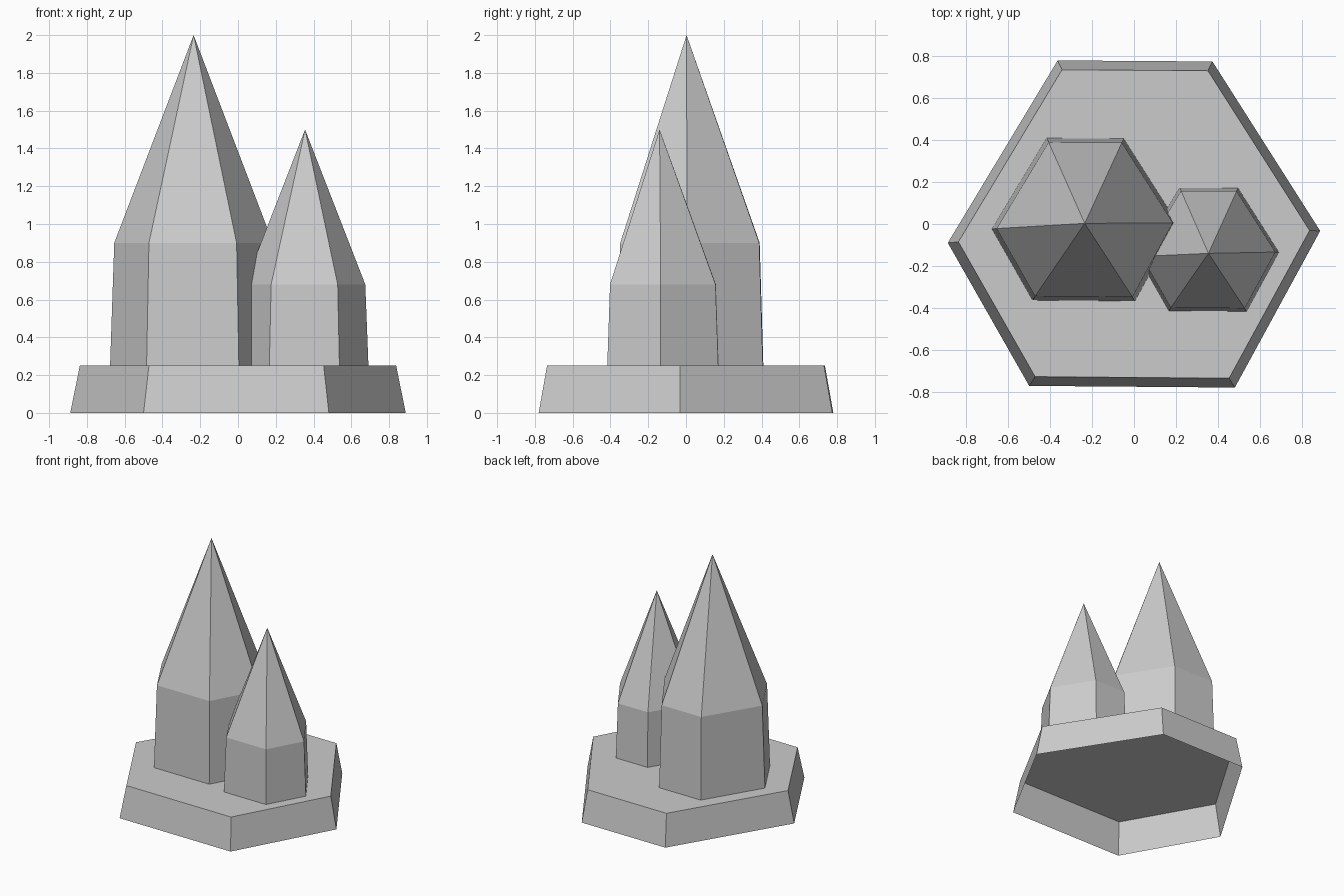
import bpy
import bmesh

if "Cube" in bpy.data.objects:
    bpy.data.objects.remove(bpy.data.objects["Cube"])

# Slightly irregular hexagon shared by all three parts
HEX = [(-0.364, 0.78), (0.374, 0.775), (0.888, -0.033),
       (0.481, -0.78), (-0.50, -0.772), (-0.888, -0.09)]


def tapered_hex(name, centre, size, z0, z1, taper, apex=None):
    """Tapered hexagonal shell, open below, closed by a cap or a point."""
    cx, cy = centre
    bm = bmesh.new()
    low = [bm.verts.new((cx + x * size, cy + y * size, z0)) for x, y in HEX]
    high = [bm.verts.new((cx + x * size * taper, cy + y * size * taper, z1))
            for x, y in HEX]
    tip = bm.verts.new(apex) if apex else None
    for i in range(6):
        j = (i + 1) % 6
        bm.faces.new((low[j], low[i], high[i], high[j]))
        if tip:
            bm.faces.new((high[j], high[i], tip))
    if not tip:
        bm.faces.new(high[::-1])
    mesh = bpy.data.meshes.new(name)
    bm.to_mesh(mesh)
    bm.free()
    obj = bpy.data.objects.new(name, mesh)
    bpy.context.collection.objects.link(obj)
    return obj


# Plinth, hollow underneath
tapered_hex("base", (0, 0), 1.0, 0, 0.25, 0.943)

# Tall and short pointed crystals standing on the plinth
tapered_hex("tall_crystal", (-0.235, 0.021), 0.498, 0.25, 0.9, 0.95,
            (-0.235, 0.003, 2.0))
tapered_hex("short_crystal", (0.355, -0.122), 0.378, 0.25, 0.68, 0.95,
            (0.355, -0.14, 1.5))
